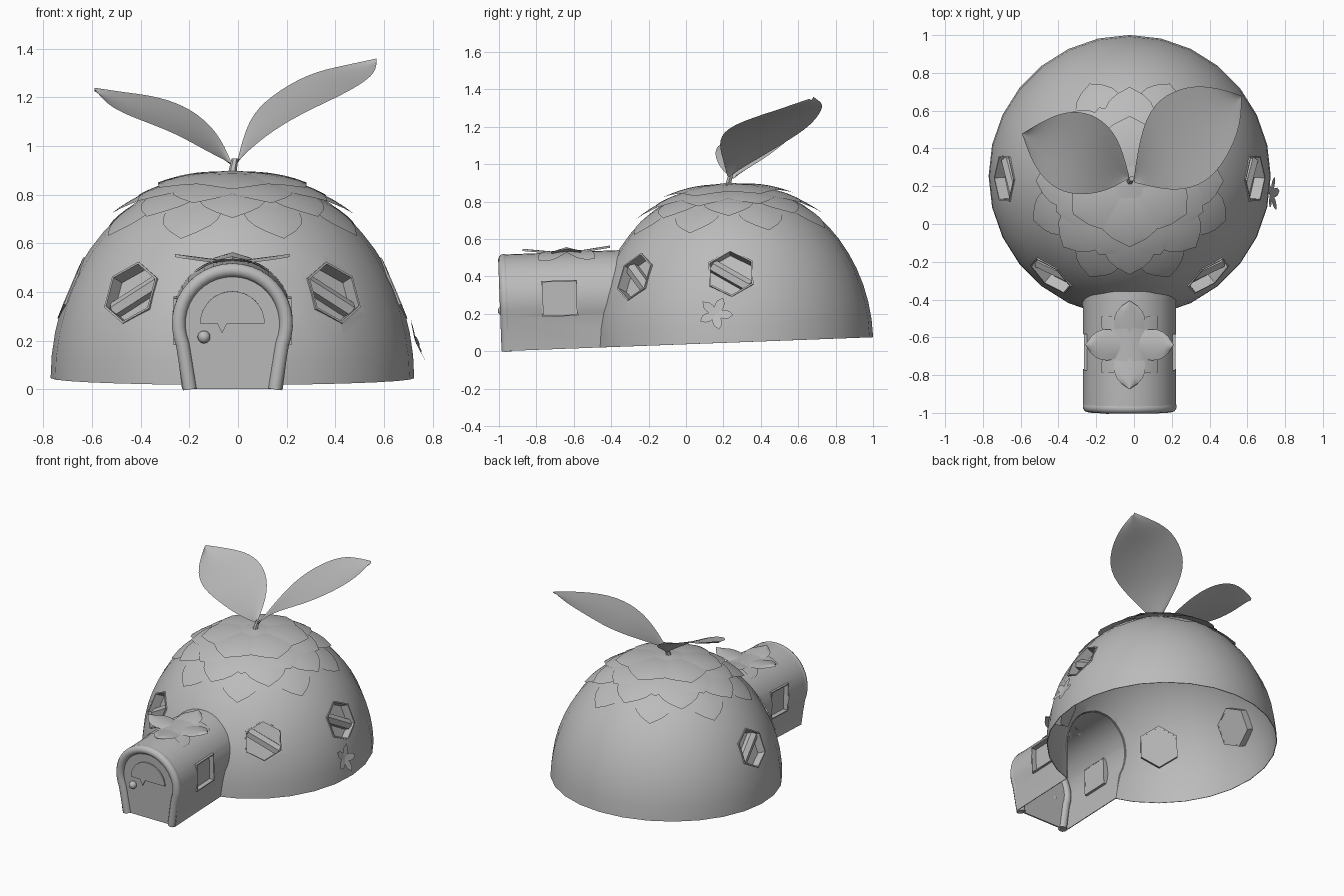
import bpy, bmesh, math
from math import sin, cos, pi, radians, sqrt
from mathutils import Vector, Matrix

if "Cube" in bpy.data.objects:
    bpy.data.objects.remove(bpy.data.objects["Cube"])

grey = bpy.data.materials.new("plain grey")
grey.use_nodes = True
grey.diffuse_color = (0.5, 0.5, 0.5, 1)
grey.node_tree.nodes["Principled BSDF"].inputs["Base Color"].default_value = (0.5, 0.5, 0.5, 1)

# The house leans back slightly about its doorstep
LEAN = (Matrix.Translation((0, -0.99, 0)) @ Matrix.Rotation(radians(2.15), 4, 'X')
        @ Matrix.Translation((0, 0.99, 0)))
CX, CY = -0.023, 0.255            # dome centre
R, RZ = 0.747, 0.853              # dome radius and height
ARCH_Z, ARCH_R = 0.269, 0.247     # tunnel arch centre height and radius


def build(name, verts, faces):
    me = bpy.data.meshes.new(name)
    me.from_pydata([tuple(v) for v in verts], [], faces)
    bm = bmesh.new()
    bm.from_mesh(me)
    bmesh.ops.recalc_face_normals(bm, faces=bm.faces)
    bm.to_mesh(me)
    bm.free()
    ob = bpy.data.objects.new(name, me)
    bpy.context.collection.objects.link(ob)
    return ob


def bake(ob):
    dg = bpy.context.evaluated_depsgraph_get()
    me = bpy.data.meshes.new_from_object(ob.evaluated_get(dg))
    ob.modifiers.clear()
    ob.data = me


def finish(ob, angle=35, lean=True):
    ob.data.materials.clear()
    ob.data.materials.append(grey)
    if lean:
        ob.data.transform(LEAN)
    bpy.ops.object.select_all(action='DESELECT')
    ob.select_set(True)
    bpy.context.view_layer.objects.active = ob
    bpy.ops.object.shade_smooth_by_angle(angle=radians(angle))


def solidify(ob, thickness):
    mod = ob.modifiers.new("shell", 'SOLIDIFY')
    mod.thickness = thickness
    mod.offset = -1
    bake(ob)


def cut(ob, cutters):
    for c in cutters:
        c.hide_render = True
        mod = ob.modifiers.new("cut", 'BOOLEAN')
        mod.object = c
        mod.solver = 'EXACT'
    bake(ob)
    for c in cutters:
        bpy.data.objects.remove(c)


def loft(name, rings, closed=True, caps=False):
    n = len(rings[0])
    faces = []
    for i in range(len(rings) - 1):
        for j in range(n if closed else n - 1):
            k = (j + 1) % n
            faces.append((i * n + j, i * n + k, (i + 1) * n + k, (i + 1) * n + j))
    if caps:
        faces += [tuple(range(n)), tuple(range((len(rings) - 1) * n, len(rings) * n))]
    return build(name, [p for r in rings for p in r], faces)


def sheet(name, f, nu=8, nv=6):
    return loft(name, [[f(i / nu, 2 * j / nv - 1) for j in range(nv + 1)]
                       for i in range(nu + 1)], closed=False)


def petal_width(u):
    """Rounded petal with a small point."""
    return (0.5 + 0.85 * u) * (1 - u ** 3.2)


def arch(r, foot, bottom=0.0, n=24):
    """Horseshoe outline in (x, z)."""
    pts = [(foot, bottom)]
    for i in range(n + 1):
        a = radians(-22 + 224 * i / n)
        pts.append((r * cos(a), ARCH_Z + r * sin(a)))
    return [(CX + x, z) for x, z in pts + [(-foot, bottom)]]


def extrude_arch(name, outline, y0, y1, closed):
    return loft(name, [[(x, y, z) for x, z in outline] for y in (y0, y1)], closed, closed)


def polygon(n, r, depth, frame, turn):
    o, u, w, nrm = frame
    return [o + u * r * cos(turn + 2 * pi * i / n) + w * r * sin(turn + 2 * pi * i / n)
            + nrm * depth for i in range(n)]


def window(name, n, r, rim, frame, near, far, turn):
    """Frame ring and pane; returns the matching cutter."""
    finish(loft(name + "_frame", [polygon(n, a, d, frame, turn) for a, d in
           ((r, far), (r, near), (r - rim, near), (r - rim, far), (r, far))]), 25)
    finish(loft(name + "_pane", [polygon(n, r - rim / 2, far + d, frame, turn)
                                 for d in (0.001, 0.004)], caps=True), 25)
    return loft("cutter", [polygon(n, r - rim / 2, d, frame, turn) for d in (-0.12, 0.12)], caps=True)


def dome_ring(k, e, z):
    return [(CX + k * R * cos(e) * cos(a), CY + k * R * cos(e) * sin(a), z)
            for a in [2 * pi * j / 28 for j in range(28)]]


# Dome shell
levels = [radians(89.5) * i / 14 for i in range(15)]
dome = loft("dome", [dome_ring(1, e, RZ * sin(e)) for e in levels])
solidify(dome, 0.004)

# Hexagonal windows, each with a slanted bar
cutters = [extrude_arch("cutter", arch(ARCH_R - 0.008, 0.195, -0.1), -0.7, 0.0, True)]
for side in (-1, 1):
    for place, az in (("front", -51), ("side", 0)):
        a, e = radians(az), radians(26)
        out = Vector((side * cos(a), sin(a), 0))
        pos = Vector((CX, CY, RZ * sin(e))) + out * R * cos(e)
        nrm = (out * cos(radians(23)) + Vector((0, 0, sin(radians(23))))).normalized()
        u = Vector((0, 0, 1)).cross(nrm).normalized()
        w = nrm.cross(u)
        cutters.append(window(place + "_window", 6, 0.136, 0.01, (pos, u, w, nrm), -0.006, -0.07, pi / 2))
        t = -side * radians(34)
        bu, bw = u * cos(t) + w * sin(t), w * cos(t) - u * sin(t)
        bar = [[pos + bu * s * 0.115 + bw * x + nrm * d for x, d in
                ((-0.032, -0.066), (-0.032, -0.035), (0, -0.018), (0.032, -0.035), (0.032, -0.066))]
               for s in (-1, 1)]
        finish(loft(place + "_window_bar", bar, caps=True), 20)
cut(dome, cutters)
finish(dome)

# Entrance tunnel with square windows, trimmed where it meets the dome
tunnel = extrude_arch("tunnel", arch(ARCH_R, 0.207), -0.965, -0.2, False)
if tunnel.data.polygons[12].normal.z < 0:
    tunnel.data.flip_normals()
solidify(tunnel, 0.005)
cutters = [loft("cutter", [dome_ring(0.985, 0, -0.1)]
                + [dome_ring(0.985, e, 0.985 * RZ * sin(e)) for e in levels], caps=True)]
for side in (-1, 1):
    nrm = Vector((side, 0, 0))
    frame = (Vector((CX + side * 0.24, -0.665, 0.27)), Vector((0, side, 0)), Vector((0, 0, 1)), nrm)
    cutters.append(window("tunnel_window", 4, 0.136, 0.01, frame, 0.002, -0.035, pi / 4))
cut(tunnel, cutters)
finish(tunnel)

# Rounded door surround
cu = bpy.data.curves.new("door_surround", 'CURVE')
cu.dimensions = '3D'
cu.bevel_depth = 0.029
cu.bevel_resolution = 3
cu.use_fill_caps = True
path = arch(0.221, 0.175)
sp = cu.splines.new('POLY')
sp.points.add(len(path) - 1)
for p, (x, z) in zip(sp.points, path):
    p.co = (x, -0.957, z, 1)
tube = bpy.data.objects.new("surround_path", cu)
bpy.context.collection.objects.link(tube)
me = bpy.data.meshes.new_from_object(tube.evaluated_get(bpy.context.evaluated_depsgraph_get()))
bpy.data.objects.remove(tube)
surround = bpy.data.objects.new("door_surround", me)
bpy.context.collection.objects.link(surround)
finish(surround, 50)

# Door, fanlight, latch and knob
finish(extrude_arch("door", arch(0.212, 0.17), -0.96, -0.95, True))
fan = [(CX + 0.133 * cos(pi * i / 16), 0.27 + 0.133 * sin(pi * i / 16)) for i in range(17)]
finish(extrude_arch("fanlight", fan, -0.969, -0.9605, True), 25)
finish(extrude_arch("latch", [(-0.085, 0.27), (-0.045, 0.27), (-0.065, 0.23)], -0.969, -0.9605, True))
knob = build("door_knob", [], [])
bm = bmesh.new()
bmesh.ops.create_uvsphere(bm, u_segments=16, v_segments=10, radius=0.026,
                          matrix=Matrix.Translation((-0.14, -0.972, 0.215)))
bm.to_mesh(knob.data)
bm.free()
finish(knob, 60)


# Overlapping petal scales around the crown: count, inner, tip, half width, lift, phase
def scale(a, r0, r1, hw, lift):
    def f(u, v):
        r, t = r0 + (r1 - r0) * u, v * hw * petal_width(u)
        x, y = r * cos(a) - t * sin(a), r * sin(a) + t * cos(a)
        h = RZ * sqrt(max(0, 1 - (x * x + y * y) / R ** 2))
        k = 1 - 0.012 + (lift + 0.012) * u
        return Vector((CX + x * k, CY + y * k, h * k))
    return f


for row, (n, r0, r1, hw, lift, phase) in enumerate(((6, 0.0, 0.335, 0.2, 0.036, 0),
                                                    (8, 0.12, 0.41, 0.17, 0.03, 0.5),
                                                    (8, 0.2, 0.48, 0.16, 0.036, 0),
                                                    (8, 0.3, 0.545, 0.15, 0.016, 0.5))):
    for i in range(n):
        a = -pi / 2 + 2 * pi * (i + phase) / n
        finish(sheet("crown_petal_row_%d" % (row + 1), scale(a, r0, r1, hw, lift)))

# Blossom on the tunnel roof
for i in range(8):
    a, big = pi * i / 4, i % 2 == 0

    def roof(u, v):
        r, t = u * (0.235 if big else 0.21), v * petal_width(u) * (0.1 if big else 0.07)
        x, y = r * cos(a) - t * sin(a), r * sin(a) + t * cos(a)
        drape = ARCH_Z + sqrt(max(0, ARCH_R ** 2 - x * x)) + 0.008
        return Vector((CX + x, -0.62 + y, 0.513 + 0.03 * u - 0.012 * v * v if big else drape))
    finish(sheet("roof_petal", roof))

# Small flower on the side wall
nrm = Vector((0.94, 0, 0.33)).normalized()
up = nrm.cross(Vector((0, -1, 0)))
up = up if up.z > 0 else -up
for i in range(5):
    b = 1.1 + i * 2 * pi / 5
    d = up * sin(b) + Vector((0, cos(b), 0))
    s = nrm.cross(d)
    finish(sheet("wall_flower_petal", lambda u, v: Vector((0.728, 0.165, 0.157)) + d * u * 0.095
                 + s * v * 0.03 * petal_width(u) + nrm * 0.012 * u, 4, 4))

# Two large leaves, each lofted between a back edge and a front edge
right_leaf = (((0, .25, .95), (.04, .52, 1.11), (.13, .67, 1.205), (.29, .735, 1.3), (.43, .725, 1.33), (.57, .68, 1.36)),
              ((0, .22, .94), (.1, .195, 1.035), (.25, .17, 1.13), (.43, .235, 1.21), (.565, .49, 1.29), (.57, .66, 1.35)))
left_leaf = (((-.03, .27, .94), (-.08, .46, 1.055), (-.19, .575, 1.155), (-.33, .605, 1.205), (-.46, .56, 1.22), (-.59, .48, 1.24)),
             ((-.03, .24, .93), (-.13, .18, .98), (-.26, .15, 1.055), (-.41, .17, 1.11), (-.53, .295, 1.16), (-.59, .47, 1.235)))
for name, (back, front) in (("right_leaf", right_leaf), ("left_leaf", left_leaf)):
    rows = [[Vector(b).lerp(Vector(f), t) - Vector((0, 0, 0.05 * t * (1 - t)))
             for t in (0, .25, .5, .75, 1)] for b, f in zip(back, front)]
    leaf = loft(name, rows, closed=False)
    smooth = leaf.modifiers.new("smooth", 'SUBSURF')
    smooth.levels = 2
    smooth.boundary_smooth = 'PRESERVE_CORNERS'
    bake(leaf)
    finish(leaf, 60, lean=False)

# Stem
stem = [[(x + r * cos(i * pi / 3), y + r * sin(i * pi / 3), z) for i in range(6)]
        for x, y, z, r in ((-.025, .22, .87, .022), (-.02, .23, .91, .016), (-.012, .24, .95, .014))]
finish(loft("stem", stem, caps=True), 40, lean=False)
